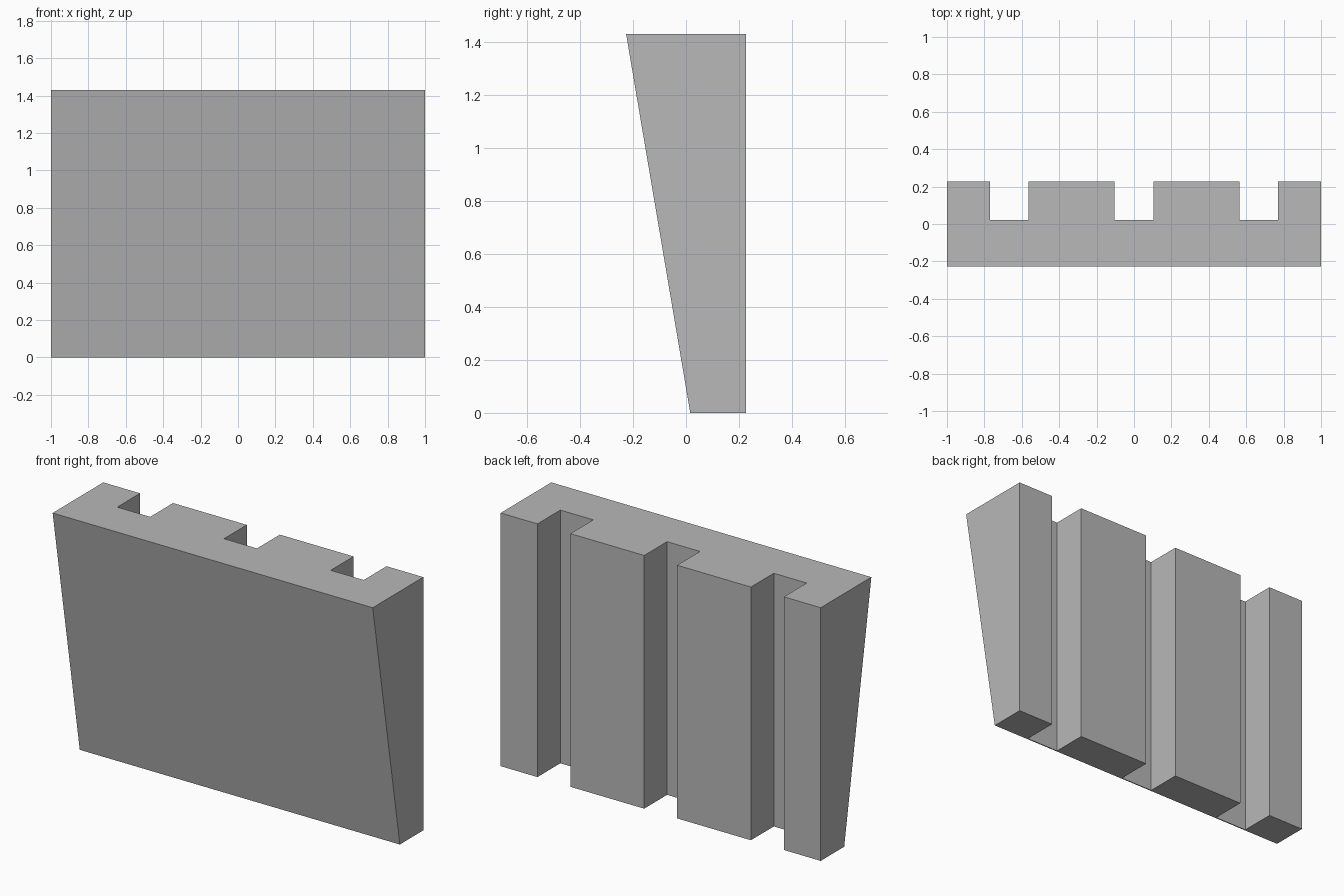
import bpy
import bmesh

cube = bpy.data.objects.get("Cube")
if cube:
    bpy.data.objects.remove(cube, do_unlink=True)

HEIGHT = 1.43
BACK, SLOT_FLOOR = 0.226, 0.022
FRONT_TOP, FRONT_BOTTOM = -0.226, 0.016
SLOT_CENTRES = (-0.667, 0, 0.667)
SLOT_HALF = 0.103

# Plain grey
grey = bpy.data.materials.new("plain_grey")
grey.use_nodes = True
colour = (0.48, 0.48, 0.48, 1)
grey.diffuse_color = colour
grey.node_tree.nodes["Principled BSDF"].inputs["Base Color"].default_value = colour

# Plan outline: straight front, back notched by three slots
outline = [(1, FRONT_BOTTOM), (-1, FRONT_BOTTOM), (-1, BACK)]
for c in SLOT_CENTRES:
    left, right = c - SLOT_HALF, c + SLOT_HALF
    outline += [(left, BACK), (left, SLOT_FLOOR), (right, SLOT_FLOOR), (right, BACK)]
outline.append((1, BACK))

# Extrude upwards, then pull the top front edge forward to slope the face
bm = bmesh.new()
base = bm.faces.new([bm.verts.new((x, y, 0)) for x, y in outline])
result = bmesh.ops.extrude_face_region(bm, geom=[base], use_keep_orig=True)
for v in result["geom"]:
    if isinstance(v, bmesh.types.BMVert):
        v.co.z = HEIGHT
        if v.co.y < SLOT_FLOOR - 0.001:
            v.co.y = FRONT_TOP
bmesh.ops.recalc_face_normals(bm, faces=bm.faces)

mesh = bpy.data.meshes.new("slotted_wall_panel")
bm.to_mesh(mesh)
bm.free()
mesh.materials.append(grey)
panel = bpy.data.objects.new("slotted_wall_panel", mesh)
bpy.context.collection.objects.link(panel)
